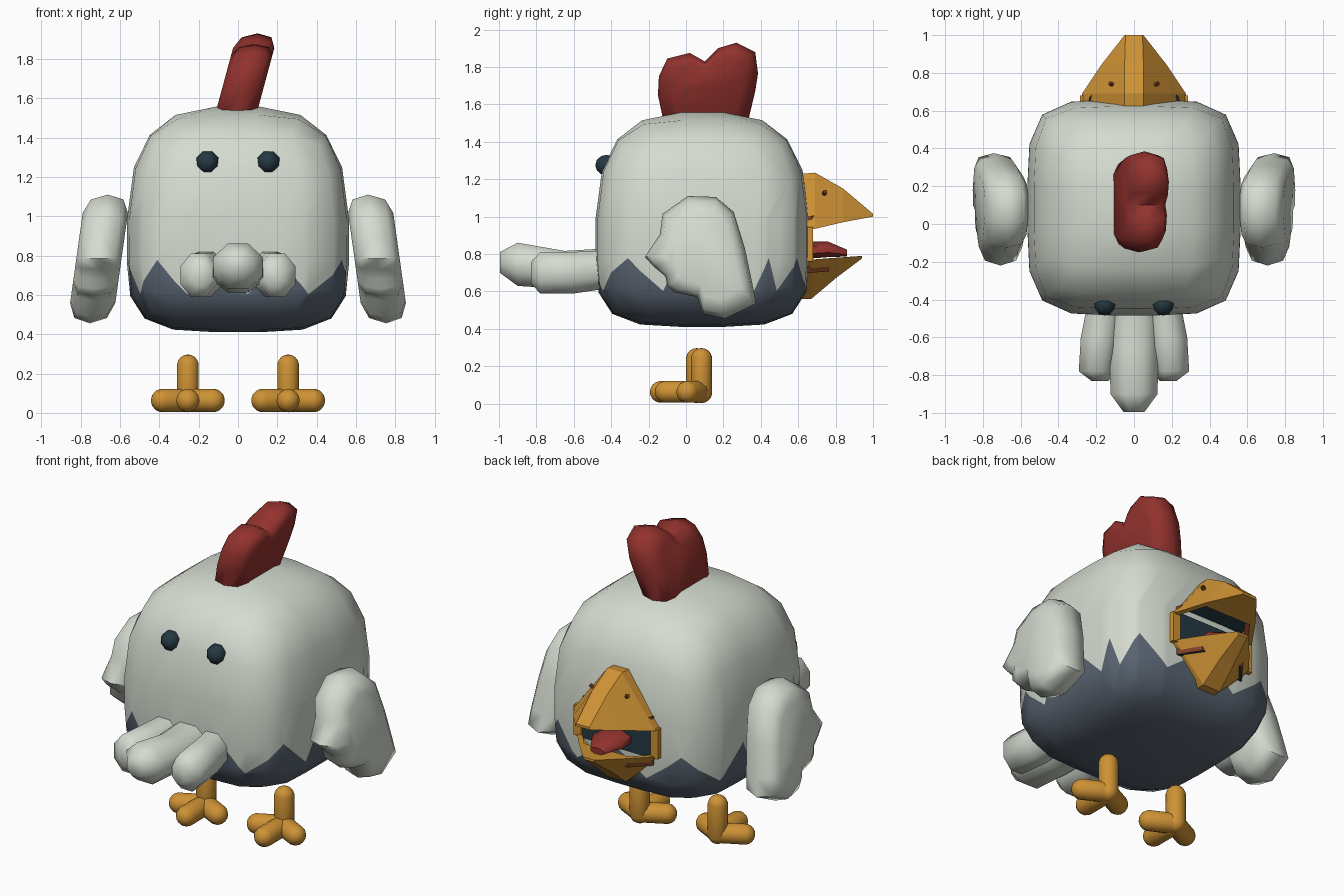
import bpy, bmesh, math
from mathutils import Vector, Matrix

old = bpy.data.objects.get("Cube")
if old:
    bpy.data.objects.remove(old, do_unlink=True)


def material(name, rgb):
    m = bpy.data.materials.new(name)
    m.use_nodes = True
    m.diffuse_color = (*rgb, 1)
    m.node_tree.nodes["Principled BSDF"].inputs["Base Color"].default_value = (*rgb, 1)
    return m


white = material("feather white", (0.66, 0.71, 0.63))
slate = material("belly slate", (0.10, 0.127, 0.165))
red = material("comb red", (0.29, 0.032, 0.027))
orange = material("beak orange", (0.62, 0.29, 0.035))
rust = material("mouth rust", (0.20, 0.05, 0.018))
dark = material("eye dark", (0.018, 0.04, 0.054))


def finish(name, bm, mats, angle=60):
    """Turn a bmesh into a named object, smooth below the given angle."""
    bmesh.ops.recalc_face_normals(bm, faces=bm.faces)
    me = bpy.data.meshes.new(name)
    bm.to_mesh(me)
    bm.free()
    ob = bpy.data.objects.new(name, me)
    bpy.context.collection.objects.link(ob)
    for m in mats:
        me.materials.append(m)
    if angle:
        bpy.ops.object.select_all(action='DESELECT')
        ob.select_set(True)
        bpy.context.view_layer.objects.active = ob
        bpy.ops.object.shade_smooth_by_angle(angle=math.radians(angle))
    return ob


def loft(rings):
    """Skin a list of equal rings of points and cap both ends."""
    bm = bmesh.new()
    vs = [[bm.verts.new(p) for p in r] for r in rings]
    n = len(vs[0])
    for a, b in zip(vs, vs[1:]):
        for i in range(n):
            j = (i + 1) % n
            bm.faces.new((a[i], a[j], b[j], b[i]))
    bm.faces.new(vs[0])
    bm.faces.new(vs[-1])
    return bm


def puff(profile, centre, half, x_of_z, side=1):
    """Cushion-shaped slab from a side profile of (y, z) points."""
    rings = []
    for s, t in ((0.7, -1), (0.92, -0.72), (1, 0), (0.92, 0.72), (0.7, 1)):
        pts = [(centre[0] + (y - centre[0]) * s, centre[1] + (z - centre[1]) * s) for y, z in profile]
        rings.append([(side * (x_of_z(z) + t * half), y, z) for y, z in pts])
    return loft(rings)


def tube(sections, sides=8):
    """Loft of ellipses along y, each given as x, y, z, width, height."""
    angles = [math.tau * (i + 0.5) / sides for i in range(sides)]
    return loft([[(x + w * math.cos(a), y, z + h * math.sin(a)) for a in angles]
                 for x, y, z, w, h in sections])


def box(bm, lo, hi):
    lo, hi = Vector(lo), Vector(hi)
    bmesh.ops.create_cube(bm, size=1, matrix=Matrix.Translation((lo + hi) / 2)
                          @ Matrix.Diagonal((*(hi - lo), 1)))


def capsule(bm, a, b, r):
    a, b = Vector(a), Vector(b)
    vs = bmesh.ops.create_uvsphere(bm, u_segments=14, v_segments=9, radius=r)["verts"]
    rot = (b - a).to_track_quat('Z', 'X')
    for v in vs:
        v.co.z += math.copysign((b - a).length / 2, v.co.z)
        v.co = rot @ v.co + (a + b) / 2


# Body: gridded cube rounded into a boxy egg
HX, HY, CY, CZ, Q = 0.565, 0.572, 0.087, 0.85, 4.6
bm = bmesh.new()
bmesh.ops.create_cube(bm, size=2)
bmesh.ops.subdivide_edges(bm, edges=bm.edges, cuts=4, use_grid_fill=True)
for v in bm.verts:
    x, y, z = v.co
    p = 3 if z > 0 else 4
    n = ((abs(x) ** Q + abs(y) ** Q) ** (p / Q) + abs(z) ** p) ** (1 / p)
    v.co = (HX * x / n, CY + HY * y / n, CZ + (0.71 if z > 0 else 0.44) * z / n)

# Belly patch: zigzag border cut into the body, valleys and peaks alternate
zig = [0, 11, 27, 33, 38, 48, 62, 85, 108, 127, 147, 164, 172, 180, 194, 208,
       221, 232, 245, 260, 275, 290, 304, 323, 339, 348, 360]
height = [0.78 if i % 2 else 0.60 for i in range(len(zig))]


def radial(deg):
    return Vector((math.cos(math.radians(deg)), math.sin(math.radians(deg)), 0))


def azimuth(c):
    return math.degrees(math.atan2(c.y - CY, c.x)) % 360


def border_point(i):
    d = radial(zig[i])
    r = ((abs(d.x) / HX) ** Q + (abs(d.y) / HY) ** Q) ** (-1 / Q)
    return Vector((0, CY, height[i])) + d * r


def cut(test, point, normal):
    faces = [f for f in bm.faces
             if 0.5 < f.calc_center_median().z < 1.0 and test(f.calc_center_median())]
    edges = {e for f in faces for e in f.edges}
    verts = {v for f in faces for v in f.verts}
    bmesh.ops.bisect_plane(bm, geom=faces + list(edges) + list(verts), dist=1e-5,
                           plane_co=point, plane_no=normal)


axis = Vector((0, CY, 0))
for a in zig[:-1]:
    d = radial(a)
    cut(lambda c: (c - axis).dot(d) > 0, axis, (-d.y, d.x, 0))
for i in range(len(zig) - 1):
    p, q = border_point(i), border_point(i + 1)
    mid = radial((zig[i] + zig[i + 1]) / 2)
    cut(lambda c: zig[i] < azimuth(c) < zig[i + 1], p, (q - p).cross(mid).normalized())
for f in bm.faces:
    c = f.calc_center_median()
    a = azimuth(c)
    i = max(k for k in range(len(zig) - 1) if zig[k] <= a)
    t = (a - zig[i]) / (zig[i + 1] - zig[i])
    f.material_index = int(c.z < height[i] + t * (height[i + 1] - height[i]))
finish("body", bm, [white, slate])

# Comb: two-lobed crest leaning to the left
crest = [(-.11, 1.46), (-.15, 1.65), (-.145, 1.75), (-.10, 1.845), (.02, 1.875), (.10, 1.83),
         (.17, 1.90), (.27, 1.93), (.37, 1.88), (.385, 1.765), (.37, 1.67), (.32, 1.46)]
finish("comb", puff(crest, (0.11, 1.68), 0.105, lambda z: (z - 1.56) * 0.27), [red])

# Wings: stepped feather tips, flaring outwards below
wing = [(-.22, .785), (-.14, .905), (-.125, 1.015), (.01, 1.11), (.16, 1.105), (.255, 1.025),
        (.315, .83), (.355, .64), (.375, .535), (.21, .455), (.09, .48), (.06, .57),
        (-.06, .595), (-.10, .63), (-.11, .68), (-.17, .73)]
for side, label in ((1, "left"), (-1, "right")):
    finish(label + "_wing", puff(wing, (0.11, 0.8), 0.115,
                                 lambda z: 0.705 + (0.8 - z) * 0.14, side), [white])
    # Tail side feather
    finish(label + "_tail_feather", tube([
        (side * .15, -.40, .72, .10, .11), (side * .18, -.60, .70, .11, .12),
        (side * .20, -.78, .70, .10, .12), (side * .18, -.83, .70, .05, .06)]), [white])
    # Eye
    bm = bmesh.new()
    bmesh.ops.create_uvsphere(bm, u_segments=8, v_segments=6, radius=0.06,
                              matrix=Matrix.Translation((side * .155, -.425, 1.275))
                              @ Matrix.Rotation(math.pi / 2, 4, 'X')
                              @ Matrix.Rotation(math.pi / 8, 4, 'Z'))
    finish(label + "_eye", bm, [dark])
    # Leg with three toes
    bm = bmesh.new()
    x, y = side * 0.255, 0.07 + side * 0.013
    capsule(bm, (x, y, .06), (x, y, .24), 0.057)
    for dx, dy in ((-.128, -.075), (0, -.19), (.128, -.075)):
        capsule(bm, (x, y - 0.01, .063), (x + dx, y + dy, .063), 0.06)
    finish(label + "_foot", bm, [orange])
    # Nostril
    bm = bmesh.new()
    tilt = Vector((side * 0.75, 0.3, 0.55)).to_track_quat('Z', 'Y').to_matrix().to_4x4()
    bmesh.ops.create_cone(bm, cap_ends=True, segments=6, radius1=0.012, radius2=0.012, depth=0.03,
                          matrix=Matrix.Translation((side * .118, .74, 1.125)) @ tilt)
    finish(label + "_nostril", bm, [rust], 0)

# Tail middle feather
finish("middle_tail_feather", tube([(0, -.40, .73, .14, .11), (0, -.65, .715, .14, .11),
                                    (0, -.90, .745, .135, .125), (0, -.995, .755, .06, .06)]), [white])


def beak_half(name, sections, down):
    """Tapering beak half with a hollow on the mouth side."""
    bm = loft([[(-r, y, zr), (r, y, zr), (w, y, zm), (-w, y, zm)] for y, r, zr, w, zm in sections])
    bmesh.ops.recalc_face_normals(bm, faces=bm.faces)
    mouth = [f for f in bm.faces if f.normal.z * down > 0.8 and f.calc_center_median().y < 0.83
             and max(abs(v.co.x) for v in f.verts) > 0.2]
    bmesh.ops.inset_region(bm, faces=mouth, thickness=0.03, use_even_offset=True)
    walls = bmesh.ops.inset_region(bm, faces=mouth, thickness=0.012, depth=-0.07)["faces"]
    for f in walls:
        f.material_index = 1
    for f in mouth:
        f.material_index = 2
    finish(name, bm, [orange, rust, dark], 0)


# Beak: sections give y, ridge half width, ridge height, rim half width, rim height
beak_half("upper_beak", [(.58, .05, 1.225, .29, .93), (.69, .05, 1.235, .275, .935),
                         (.84, .05, 1.15, .175, .97), (1.0, .045, 1.015, .05, 1.0)], -1)
beak_half("lower_beak", [(.58, .06, .56, .29, .77), (.67, .06, .56, .27, .77),
                         (.80, .05, .67, .165, .78), (.94, .03, .775, .04, .79)], 1)

# Mouth corners and dark throat
bm = bmesh.new()
for s in (-1, 1):
    box(bm, (s * .26 - .025, .58, .76), (s * .26 + .025, .68, .945))
finish("mouth_corners", bm, [orange], 0)
bm = bmesh.new()
box(bm, (-.24, .58, .75), (.24, .668, .96))
finish("throat", bm, [dark], 0)

# Tongue
finish("tongue", tube([(0, .64, .82, .10, .05), (0, .76, .825, .11, .045),
                       (0, .86, .805, .05, .02)]), [red])
